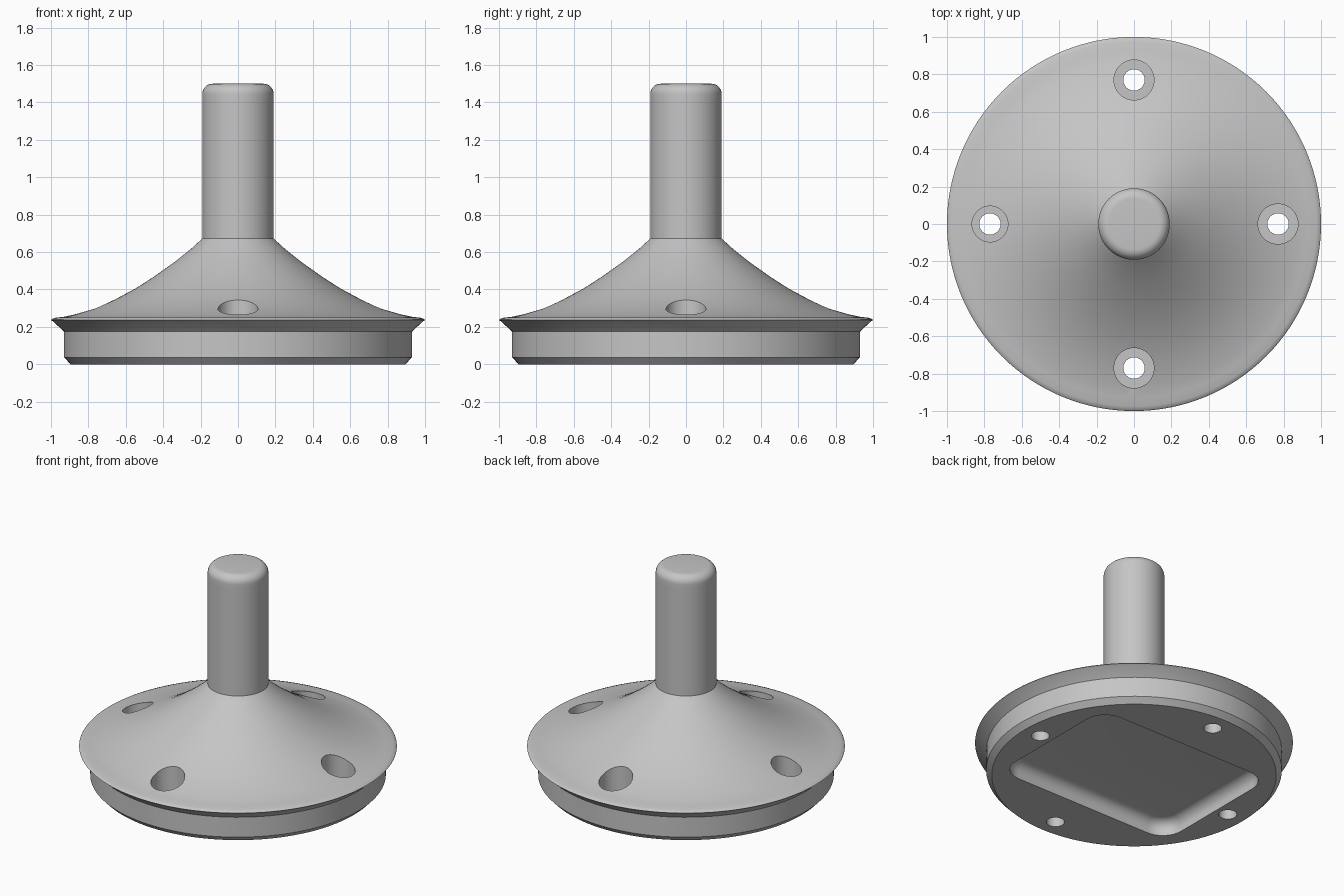
import bpy, bmesh, math

cube = bpy.data.objects.get("Cube")
if cube:
    bpy.data.objects.remove(cube, do_unlink=True)

grey = bpy.data.materials.new("plain grey")
grey.use_nodes = True
colour = (0.56, 0.56, 0.56, 1)
grey.diffuse_color = colour
grey.node_tree.nodes["Principled BSDF"].inputs["Base Color"].default_value = colour

SEGMENTS = 128


def stack(name, rings):
    """Closed solid from matching rings of points, bottom to top."""
    bm = bmesh.new()
    loops = [[bm.verts.new(p) for p in ring] for ring in rings]
    n = len(loops[0])
    for low, high in zip(loops, loops[1:]):
        for i in range(n):
            j = (i + 1) % n
            bm.faces.new((low[i], low[j], high[j], high[i]))
    bm.faces.new(loops[0][::-1])
    bm.faces.new(loops[-1])
    bmesh.ops.recalc_face_normals(bm, faces=bm.faces)
    mesh = bpy.data.meshes.new(name)
    bm.to_mesh(mesh)
    bm.free()
    mesh.materials.append(grey)
    obj = bpy.data.objects.new(name, mesh)
    bpy.context.collection.objects.link(obj)
    return obj


def circle(r, z, n=SEGMENTS, cx=0, cy=0):
    return [(cx + r * math.cos(math.tau * i / n), cy + r * math.sin(math.tau * i / n), z)
            for i in range(n)]


def lathe(name, profile, n=SEGMENTS, cx=0, cy=0):
    return stack(name, [circle(r, z, n, cx, cy) for r, z in profile])


def rounded_rect(hx, hy, r, z, steps=8):
    points = []
    for k, (sx, sy) in enumerate([(1, 1), (-1, 1), (-1, -1), (1, -1)]):
        for i in range(steps + 1):
            a = math.pi / 2 * (k + i / steps)
            points.append((sx * (hx - r) + r * math.cos(a), sy * (hy - r) + r * math.sin(a), z))
    return points


def smooth(obj, degrees):
    bpy.ops.object.select_all(action='DESELECT')
    obj.select_set(True)
    bpy.context.view_layer.objects.active = obj
    bpy.ops.object.shade_smooth_by_angle(angle=math.radians(degrees))


def cut(target, cutter):
    mod = target.modifiers.new("cut", 'BOOLEAN')
    mod.operation = 'DIFFERENCE'
    mod.solver = 'EXACT'
    mod.object = cutter
    bpy.context.view_layer.objects.active = target
    bpy.ops.object.modifier_apply(modifier=mod.name)
    bpy.data.objects.remove(cutter, do_unlink=True)


# Flared base: chamfered foot, straight band, rounded lip and concave cone
base = lathe("flared_base", [
    (0.895, 0), (0.93, 0.037), (0.93, 0.175), (0.99, 0.23), (1, 0.236),
    (0.995, 0.242), (0.975, 0.249), (0.93, 0.254), (0.875, 0.266), (0.77, 0.298),
    (0.66, 0.345), (0.55, 0.404), (0.45, 0.468), (0.335, 0.55), (0.25, 0.618),
    (0.19, 0.673)])

# Shallow rounded recess under the base, with a filleted floor
DEPTH, FILLET, CORNER = 0.1, 0.07, 0.15
rings = [rounded_rect(0.68, 0.5, CORNER, -0.05)]
for i in range(7):
    a = math.pi / 2 * i / 6
    inset = FILLET * (1 - math.cos(a))
    rings.append(rounded_rect(0.68 - inset, 0.5 - inset, CORNER - inset,
                              DEPTH - FILLET + FILLET * math.sin(a)))
cut(base, stack("recess_cutter", rings))

# Four counterbored screw holes, the right-hand one slightly narrower
for k, wide in enumerate([0.107, 0.107, 0.096, 0.107]):
    a = k * math.pi / 2
    x, y = 0.77 * math.cos(a), 0.77 * math.sin(a)
    cut(base, lathe("hole_cutter",
                    [(0.057, -0.1), (0.057, 0.12), (wide, 0.12), (wide, 0.6)], 40, x, y))
smooth(base, 32)

# Upright post with a rounded top edge
RADIUS, ROUND = 0.191, 0.055
profile = [(RADIUS, 0.66), (RADIUS, 1.41)]
for i in range(9):
    a = math.pi / 2 * i / 8
    profile.append((RADIUS - ROUND * (1 - math.cos(a)), 1.5 - ROUND + ROUND * math.sin(a)))
post = lathe("post", profile, 96)
smooth(post, 30)
